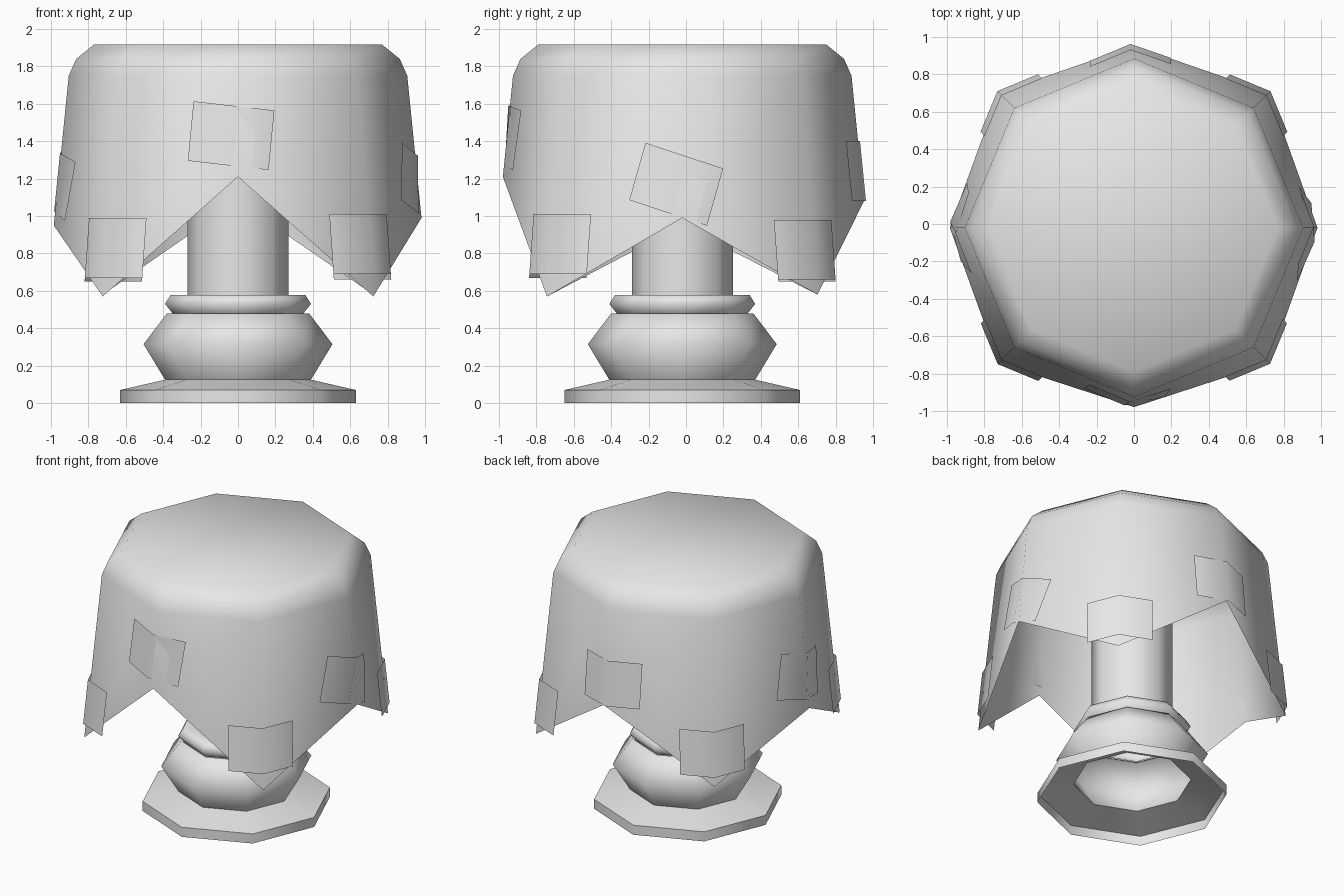
import bpy, bmesh
from math import sin, cos, radians, pi
from mathutils import Vector, Matrix

if "Cube" in bpy.data.objects:
    bpy.data.objects.remove(bpy.data.objects["Cube"], do_unlink=True)

SIDES = 8
STEP = 2 * pi / SIDES
CENTRE = Vector((0, -0.02, 0))

grey = bpy.data.materials.new("plain_grey")
grey.use_nodes = True
grey.diffuse_color = (0.8, 0.8, 0.8, 1)
grey.node_tree.nodes["Principled BSDF"].inputs["Base Color"].default_value = (0.8, 0.8, 0.8, 1)


def finish(name, bm, angle=75):
    mesh = bpy.data.meshes.new(name)
    bm.to_mesh(mesh)
    bm.free()
    mesh.materials.append(grey)
    obj = bpy.data.objects.new(name, mesh)
    bpy.context.collection.objects.link(obj)
    bpy.ops.object.select_all(action='DESELECT')
    obj.select_set(True)
    bpy.context.view_layer.objects.active = obj
    bpy.ops.object.shade_smooth_by_angle(angle=radians(angle))
    return obj


def skin(bm, rings):
    for low, high in zip(rings, rings[1:]):
        for i in range(SIDES):
            j = (i + 1) % SIDES
            bm.faces.new((low[i], low[j], high[j], high[i]))


def polar(radius, k, z):
    return CENTRE + Vector((radius * cos(k * STEP), radius * sin(k * STEP), z))


def lathe(name, profile, cap=False):
    bm = bmesh.new()
    rings = [[bm.verts.new(polar(r, k, z)) for k in range(SIDES)] for r, z in profile]
    skin(bm, rings)
    if cap:
        bm.faces.new(rings[-1])
    return finish(name, bm)


# Stand: hollow foot, bulging body, collar and column
lathe("foot", [(0.63, 0), (0.63, 0.07), (0.39, 0.125)])
lathe("body", [(0.39, 0.125), (0.505, 0.315), (0.38, 0.48), (0.355, 0.48)])
lathe("collar", [(0.35, 0.48), (0.39, 0.53), (0.36, 0.578), (0.27, 0.578)])
lathe("column", [(0.27, 0.578), (0.27, 1.4)], cap=True)


# Shade: flared octagonal cover with a zigzag hem
def flare(z):
    return 0.905 + (1.75 - z) * 0.1


hem = [0.99, 0.58, 1.08, 0.58, 0.95, 0.57, 1.21, 0.57]
bm = bmesh.new()
rings = [[bm.verts.new(polar(flare(z), k, z)) for k, z in enumerate(hem)]]
for r, z in [(0.905, 1.75), (0.865, 1.84), (0.77, 1.917)]:
    rings.append([bm.verts.new(polar(r, k, z)) for k in range(SIDES)])
skin(bm, rings)
bm.faces.new(rings[-1])
finish("shade", bm)


# Patches: thin folded cloth squares wrapped round each corner
def patch(name, k, shift, height, tilt):
    bm = bmesh.new()
    turn = Matrix.Rotation(radians(tilt), 2)
    out = Vector((cos(k * STEP), sin(k * STEP), 0))
    side = Vector((-out.y, out.x, 0))
    rows = []
    for v in (-0.16, 0.16):
        row = []
        for u in (-0.235, 0, 0.235):
            p = turn @ Vector((u, v))
            across, z = p.x + shift, p.y + height
            reach = flare(z) + 0.018 - abs(across) * sin(STEP / 2)
            row.append(bm.verts.new(CENTRE + out * reach + side * across * cos(STEP / 2)
                                    + Vector((0, 0, z))))
        rows.append(row)
    for i in range(2):
        bm.faces.new((rows[0][i], rows[0][i + 1], rows[1][i + 1], rows[1][i]))
    finish(name, bm)


patch("patch_left", 0, -0.035, 1.17, -17)
patch("patch_back_left", 1, 0, 0.82, 0)
patch("patch_back", 2, 0.02, 1.24, 0)
patch("patch_back_right", 3, 0, 0.81, 0)
patch("patch_right", 4, 0, 1.18, -12)
patch("patch_front_right", 5, 0, 0.83, 0)
patch("patch_front", 6, -0.04, 1.43, -6)
patch("patch_front_left", 7, 0, 0.85, 0)
